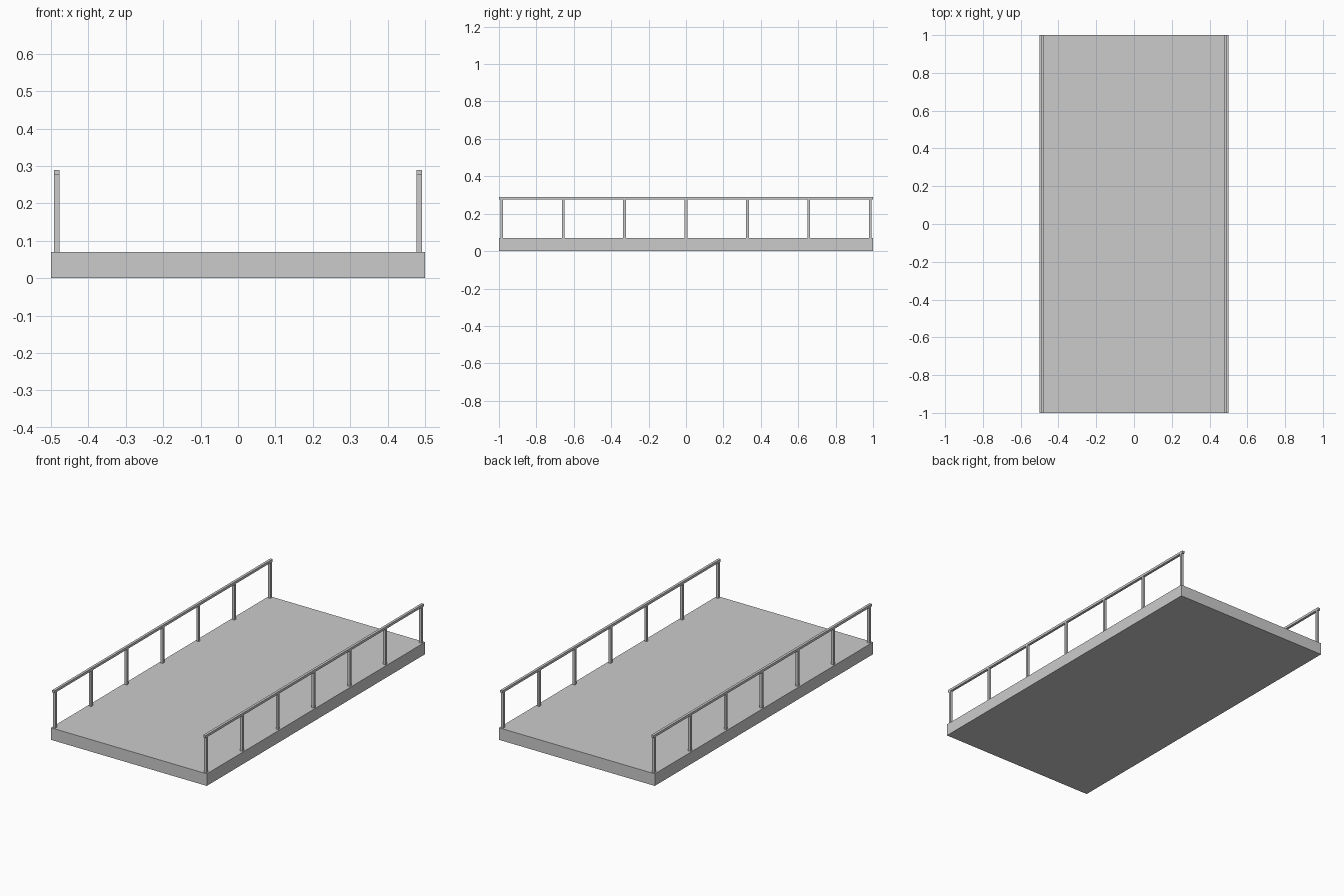
import bpy

if "Cube" in bpy.data.objects:
    bpy.data.objects.remove(bpy.data.objects["Cube"])

DECK_TOP = 0.07
RAIL_BOTTOM, RAIL_TOP = 0.276, 0.29
RAIL_X, BAR = 0.485, 0.015
POSTS = 7
POST_END = 0.985


def box(name, centre, size):
    bpy.ops.mesh.primitive_cube_add(size=1, location=centre)
    obj = bpy.context.object
    obj.name = name
    obj.scale = size
    bpy.ops.object.transform_apply(location=False, rotation=False, scale=True)
    return obj


# Flat deck slab
box("deck", (0, 0, DECK_TOP / 2), (1, 2, DECK_TOP))

for side, sx in (("left", -1), ("right", 1)):
    x = sx * RAIL_X
    # Handrail along the full length
    box(f"{side}_handrail", (x, 0, (RAIL_BOTTOM + RAIL_TOP) / 2),
        (BAR, 2, RAIL_TOP - RAIL_BOTTOM))
    # Evenly spaced railing posts
    for i in range(POSTS):
        y = -POST_END + 2 * POST_END * i / (POSTS - 1)
        box(f"{side}_post_{i + 1}", (x, y, (DECK_TOP + RAIL_BOTTOM) / 2),
            (BAR, BAR, RAIL_BOTTOM - DECK_TOP))
